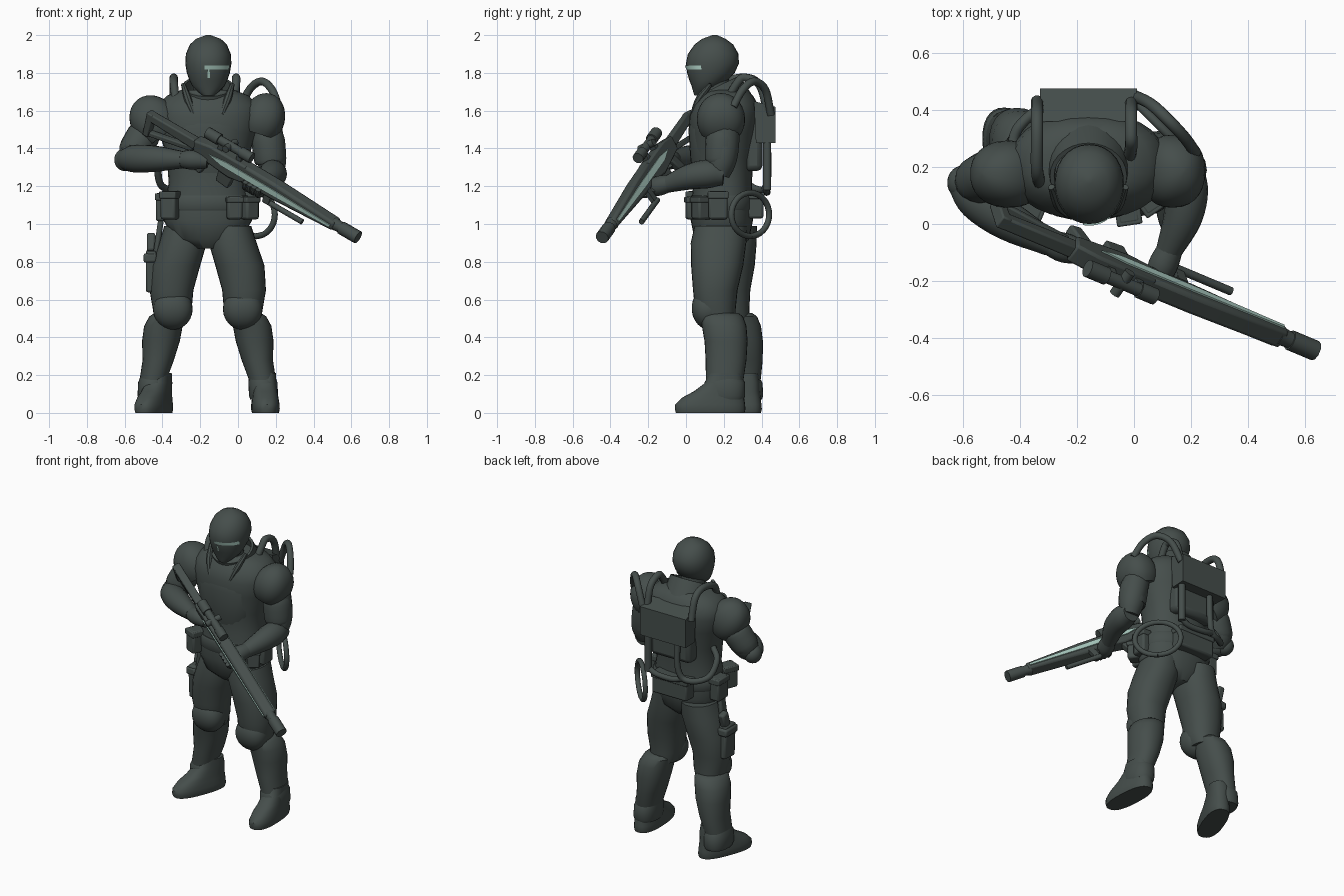
import bpy, bmesh, math
from mathutils import Vector, Matrix, Euler

def material(name, rgb):
    m = bpy.data.materials.new(name)
    m.diffuse_color = (*rgb, 1)
    return m
DARK = material("dark_green_grey", (0.060, 0.076, 0.071))
GLOW = material("pale_teal", (0.42, 0.62, 0.55))
CX = -0.16  # body centre line

def make(name, verts, faces, mat=DARK, matrix=None, bevel=0):
    bm = bmesh.new()
    vs = [bm.verts.new(v) for v in verts]
    for f in faces:
        bm.faces.new([vs[i] for i in f])
    bmesh.ops.recalc_face_normals(bm, faces=bm.faces)
    if matrix:
        bm.transform(matrix)
    me = bpy.data.meshes.new(name)
    bm.to_mesh(me); bm.free()
    me.materials.append(mat)
    ob = bpy.data.objects.new(name, me)
    bpy.context.collection.objects.link(ob)
    if bevel:
        b = ob.modifiers.new("bevel", "BEVEL")
        b.width, b.segments, b.limit_method = bevel, 2, 'ANGLE'
    return ob

def ring(cx, cy, z, rx, ry, p=2.0, rot=0, n=28):
    out = []
    for i in range(n):
        a = 2 * math.pi * i / n
        c, s = math.cos(a), math.sin(a)
        x = rx * math.copysign(abs(c) ** (2 / p), c)
        y = ry * math.copysign(abs(s) ** (2 / p), s)
        out.append(Vector((cx + x * math.cos(rot) - y * math.sin(rot),
                           cy + x * math.sin(rot) + y * math.cos(rot), z)))
    return out

def loft(name, rings, mat=DARK, matrix=None):
    n = len(rings[0])
    faces = [(r * n + i, r * n + (i + 1) % n, (r + 1) * n + (i + 1) % n, (r + 1) * n + i)
             for r in range(len(rings) - 1) for i in range(n)]
    faces += [tuple(range(n)), tuple(range((len(rings) - 1) * n, len(rings) * n))]
    return make(name, [v for r in rings for v in r], faces, mat, matrix)

def spline(pts, steps):
    pts = [Vector(p) for p in pts]
    q = [2 * pts[0] - pts[1]] + pts + [2 * pts[-1] - pts[-2]]
    out = []
    for i in range(1, len(q) - 2):
        a, b, c, d = q[i - 1:i + 3]
        for k in range(steps):
            t = k / steps
            out.append(0.5 * (2 * b + (c - a) * t + (2 * a - 5 * b + 4 * c - d) * t * t
                              + (3 * b - a - 3 * c + d) * t ** 3))
    return out + [pts[-1]]

def limb(name, pts, radii, steps=4, n=16, matrix=None):
    """Round sweep through points; radii is one number or one per point."""
    if not isinstance(radii, (list, tuple)):
        radii = [radii] * len(pts)
    path = spline(pts, steps)
    rad = [v.x for v in spline([(r, 0, 0) for r in radii], steps)]
    rings, side = [], None
    for i, p in enumerate(path):
        t = (path[min(i + 1, len(path) - 1)] - path[max(i - 1, 0)]).normalized()
        side = t.orthogonal() if side is None else side - t * side.dot(t)
        side.normalize()
        w = t.cross(side)
        rings.append([p + rad[i] * (side * math.cos(2 * math.pi * k / n) + w * math.sin(2 * math.pi * k / n))
                      for k in range(n)])
    return loft(name, rings, matrix=matrix)

def box(name, c, s, rot=(0, 0, 0), bevel=0.012):
    v = [(x * s[0] / 2, y * s[1] / 2, z * s[2] / 2) for x in (-1, 1) for y in (-1, 1) for z in (-1, 1)]
    f = [(0, 1, 3, 2), (4, 5, 7, 6), (0, 1, 5, 4), (2, 3, 7, 6), (0, 2, 6, 4), (1, 3, 7, 5)]
    return make(name, v, f, matrix=Matrix.Translation(c) @ Euler(rot).to_matrix().to_4x4(), bevel=bevel)

def dome(name, c, r, rot=(0, 0, 0), end=180, p=2.0):
    rings = []
    for k in range(13):
        a = math.radians(2 + (end - 4) * k / 12)
        rings.append(ring(0, 0, r[2] * math.cos(a), r[0] * math.sin(a), r[1] * math.sin(a), p))
    return loft(name, rings, matrix=Matrix.Translation(c) @ Euler(rot).to_matrix().to_4x4())

# --- helmet: (z, front y, back y, half width)
head = [(1.68, .045, .1, .03), (1.70, .038, .13, .055), (1.73, .03, .18, .085), (1.76, .018, .22, .1), (1.80, .006, .258, .114),
        (1.85, 0, .28, .122), (1.90, .01, .278, .119), (1.95, .045, .25, .098), (1.98, .085, .21, .066),
        (2.0, .14, .165, .012)]
loft("helmet", [ring(CX + .003, (a + b) / 2, z, w, (b - a) / 2, 2.1) for z, a, b, w in head])
limb("neck", [(CX, .18, 1.58), (CX, .16, 1.68), (CX, .15, 1.78)], [.1, .08, .075])

def visor(name, a0, a1, z0, z1, y_shift=0):
    n, v = 10, []
    for i in range(n + 1):
        a = math.radians(a0 + (a1 - a0) * i / n)
        for z, ry in ((z0, .131 - y_shift), (z1, .139)):
            v.append((CX + .003 + .121 * math.sin(a), .137 - (ry + .004) * math.cos(a), z))
    make(name, v, [(2 * i, 2 * i + 2, 2 * i + 3, 2 * i + 1) for i in range(n)], GLOW)
visor("visor_band", -10, 66, 1.817, 1.838)
visor("visor_stem", -2, 4, 1.772, 1.817, .008)

# --- torso: (z, centre y, half width, half depth)
torso = [(.87, .19, .07, .1), (.92, .19, .18, .145), (1.02, .19, .235, .165), (1.12, .19, .225, .162),
         (1.22, .195, .207, .154), (1.35, .195, .217, .162), (1.48, .2, .255, .18), (1.57, .205, .275, .187),
         (1.63, .21, .265, .172), (1.68, .215, .215, .14), (1.71, .21, .14, .11)]
loft("torso", [ring(CX, y, z, w, d, 2.3) for z, y, w, d in torso])
loft("chest_plate", [ring(CX, y, z, w, d, 2.4) for z, y, w, d in
     [(1.27, .18, .17, .142), (1.34, .18, .195, .157), (1.5, .185, .225, .172), (1.6, .19, .2, .158), (1.67, .2, .13, .12)]])
loft("belt", [ring(CX, .19, z, .227 + o, .163 + o, 2.3) for z, o in [(1.07, 0), (1.08, .006), (1.14, .006), (1.15, 0)]])
loft("collar", [ring(0, 0, z, r, r * .95) for z, r in [(-.07, .15), (.0, .142), (.05, .135), (.05, .12), (-.03, .11)]],
     matrix=Matrix.Translation((CX, .19, 1.685)) @ Matrix.Rotation(.45, 4, 'X'))
for s in (-1, 1):
    limb("collar_flap", [(CX + s * .075, .035, 1.58), (CX + s * .105, .07, 1.66), (CX + s * .13, .13, 1.74)], [.012, .02, .012], n=8)

# --- legs, (z, offset from centre, y, half width, half depth); the right leg stands further back
def leg_rings(s, rows, p=2.2):
    return [ring(CX + s * x, y + (0 if s > 0 else .1 - .05 * min(z, 1.2)), z, w, d, p) for z, x, y, w, d in rows]
thigh = [(.48, .195, .17, .085, .09), (.55, .188, .155, .103, .108), (.65, .192, .155, .116, .118), (.78, .17, .165, .13, .138),
         (.9, .132, .172, .127, .147), (.99, .12, .185, .11, .14)]
greave = [(.11, .29, .2, .07, .09), (.18, .288, .205, .072, .1), (.28, .262, .212, .083, .108), (.38, .248, .212, .1, .114),
          (.46, .235, .202, .102, .118), (.51, .215, .19, .095, .112), (.53, .205, .185, .075, .09)]
cuff = [(.07, .295, .205, .07, .1), (.09, .295, .205, .077, .108), (.16, .292, .205, .077, .108), (.19, .288, .205, .07, .09)]
foot = [(0, -.0, .07, .182), (.02, 0, .075, .187), (.045, 0, .074, .185), (.08, .015, .069, .165),
        (.115, .045, .064, .13), (.16, .075, .062, .1), (.21, .08, .06, .085)]
for s, side in ((1, "left"), (-1, "right")):
    loft(side + "_thigh", leg_rings(s, thigh))
    loft(side + "_greave", leg_rings(s, greave))
    loft(side + "_boot_cuff", leg_rings(s, cuff, 2.3))
    ky = 0.1 if s > 0 else 0.165
    dome(side + "_knee_pad", (CX + s * .185, ky + .02, .55), (.105, .09, .11), (.1, 0, 0), p=2.4)
    fx, fy, rot = ((.145, .128, .05) if s > 0 else (-.446, .222, -.36))
    loft(side + "_boot", [ring(fx - math.sin(rot) * o, fy + math.cos(rot) * o, z, w, l, 2.5, rot) for z, o, w, l in foot])

# --- arms
dome("left_pauldron", (.135, .185, 1.555), (.112, .128, .14), (0, .3, 0), 128, 2.3)
dome("right_pauldron", (-.44, .175, 1.54), (.125, .118, .15), (0, -.65, 0), 125, 2.3)
limb("left_upper_arm", [(.13, .2, 1.6), (.16, .2, 1.45), (.178, .19, 1.34), (.18, .17, 1.26)], [.08, .083, .078, .06])
limb("left_arm_plate", [(.15, .19, 1.49), (.16, .19, 1.44), (.17, .185, 1.34), (.172, .185, 1.32)], [.075, .088, .085, .075], 3)
limb("left_forearm", [(.19, .2, 1.26), (.185, .12, 1.265), (.17, .02, 1.25), (.12, -.1, 1.21)], [.055, .075, .068, .045])
limb("left_hand", [(.135, -.07, 1.22), (.1, -.15, 1.2), (.08, -.21, 1.18)], [.042, .052, .03])
limb("right_upper_arm", [(-.42, .2, 1.6), (-.5, .175, 1.47), (-.55, .15, 1.38), (-.57, .12, 1.33)], [.08, .085, .08, .06])
limb("right_arm_plate", [(-.485, .18, 1.5), (-.5, .175, 1.47), (-.545, .155, 1.395), (-.55, .15, 1.38)], [.075, .088, .085, .075], 3)
limb("right_forearm", [(-.61, .15, 1.34), (-.55, .085, 1.345), (-.44, .01, 1.345), (-.29, -.07, 1.34)], [.05, .072, .07, .045])
dome("right_elbow_pad", (-.6, .145, 1.34), (.055, .06, .06))
limb("right_hand", [(-.31, -.06, 1.34), (-.24, -.085, 1.34), (-.16, -.1, 1.33)], [.042, .052, .035])

# --- backpack
box("pack_frame", (CX, .355, 1.46), (.3, .1, .36), bevel=.03)
make("pack_body", [(CX + sx * w, y, z) for sx in (-1, 1) for w, y, z in
     [(.17, .475, 1.43), (.17, .475, 1.62), (.165, .36, 1.65), (.165, .37, 1.43)]],
     [(0, 1, 2, 3), (4, 5, 6, 7), (0, 1, 5, 4), (1, 2, 6, 5), (2, 3, 7, 6), (3, 0, 4, 7)])
for x, y in ((-.34, .14), (-.01, .22)):
    limb("shoulder_hose", [(x + (.01 if x < -.1 else -.01), y, 1.66), (x, y + .05, 1.745), (x, .31, 1.775), (x, .39, 1.735),
                           (x, .43, 1.6)], .022, 6, 12)
limb("side_hose", [(.215, .25, 1.62), (.18, .3, 1.71), (.125, .36, 1.755), (.06, .42, 1.71), (.0, .45, 1.58)], .021, 6, 12)
limb("lower_tube", [(-.02, .43, 1.45), (-.02, .43, 1.3), (-.02, .43, 1.18)], .022, 2, 12)
limb("waist_hose", [(-.24, .43, 1.45), (-.24, .435, 1.28), (-.27, .42, 1.19), (-.35, .39, 1.18), (-.41, .33, 1.21), (-.42, .27, 1.3),
                    (-.37, .24, 1.36)], .019, 6, 12)
limb("cross_hose", [(-.02, .43, 1.2), (-.08, .425, 1.17), (-.2, .43, 1.17), (-.27, .42, 1.19)], .018, 5, 12)
coil = [(.095 - .1 * math.sin(a), .34 + .1 * math.sin(a), 1.05 - .115 * math.cos(a))
        for a in [2 * math.pi * k / 16 for k in range(17)]]
limb("hose_coil", coil, .016, 2, 10)

# --- belt pouches and holster
for c, s, r in [((-.355, .065, 1.1), (.085, .1, .15), -.4), ((-.02, .035, 1.085), (.08, .07, .12), .15),
                ((.055, .085, 1.085), (.08, .09, .12), .6), ((.075, .17, 1.1), (.07, .1, .15), 0),
                ((-.4, .22, 1.09), (.07, .11, .15), 0), ((CX, .36, 1.1), (.26, .1, .14), 0)]:
    box("belt_pouch", c, s, (0, 0, r))
    box("pouch_flap", (c[0], c[1], c[2] + s[2] * .36), (s[0] + .01, s[1] + .01, s[2] * .25), (0, 0, r), .006)
box("holster", (-.46, .22, .75), (.055, .11, .22), (.05, 0, 0))
box("holster_clasp", (-.465, .22, .82), (.07, .13, .05))
box("pistol_grip", (-.46, .25, .9), (.045, .06, .1), (-.3, 0, 0))
box("holster_strap", (-.42, .21, .94), (.03, .06, .2), (0, .15, 0))

# --- rifle, drawn in its own frame: t along the barrel, w sideways, h up
d = Vector((1, -.42, -.58)).normalized()
u = Vector((0, -.45, .9)); u = (u - d * u.dot(d)).normalized()
w = u.cross(d)
RIFLE = Matrix.Translation((-.47, .02, 1.57)) @ Matrix((d, w, u)).transposed().to_4x4()

def prism(name, prof, w0, w1, mat=DARK, bevel=0):
    n = len(prof)
    v = [(t, y, h) for y in (w0, w1) for t, h in prof]
    f = [tuple(range(n)), tuple(range(n, 2 * n))] + [(i, (i + 1) % n, n + (i + 1) % n, n + i) for i in range(n)]
    return make(name, v, f, mat, RIFLE, bevel)
def rod(name, a, b, r, n=12):
    return limb(name, [a, b], r, 1, n, RIFLE)

prism("stock_top", [(0, .03), (.36, .03), (.36, -.03), (.02, -.015)], -.025, .025, bevel=.008)
prism("stock_butt", [(-.01, .03), (.03, .03), (.035, -.11), (0, -.11)], -.025, .025, bevel=.006)
prism("stock_strut", [(.02, -.11), (.03, -.08), (.3, -.02), (.3, -.05)], -.018, .018, bevel=.006)
prism("receiver", [(.3, .035), (.4, .055), (.64, .055), (.64, -.05), (.55, -.065), (.32, -.04)], -.037, .037, bevel=.01)
prism("rear_grip", [(.36, -.04), (.42, -.04), (.38, -.15), (.33, -.14)], -.02, .02, bevel=.008)
prism("magazine", [(.48, -.05), (.57, -.05), (.56, -.14), (.48, -.13)], -.022, .022, bevel=.006)
prism("handguard", [(.6, .055), (.82, .052), (1.22, .028), (1.22, -.025), (.82, -.048), (.6, -.05)], -.037, .037, bevel=.014)
limb("barrel", [(1.2, 0, 0), (1.23, 0, 0), (1.28, 0, 0)], [.036, .031, .028], 2, 12, RIFLE)
rod("muzzle", (1.25, 0, 0), (1.36, 0, 0), .036, 10)
for y0, y1 in ((-.043, -.036), (.036, .043)):
    prism("light_strip", [(.41, .008), (.52, .022), (.8, .02), (1.2, .008), (1.2, -.008), (.8, -.016), (.5, -.014)], y0, y1, GLOW)
rod("scope", (.36, 0, .1), (.63, 0, .1), .024)
rod("scope_eyepiece", (.35, 0, .1), (.43, 0, .1), .032)
rod("scope_lens_bell", (.57, 0, .1), (.64, 0, .1), .03)
rod("scope_knob", (.5, -.05, .1), (.5, .05, .1), .02)
for t in (.44, .56):
    prism("scope_mount", [(t, .05), (t + .03, .05), (t + .03, .09), (t, .09)], -.018, .018)
rod("under_rod", (.76, .03, -.118), (1.01, .03, -.118), .015, 10)
prism("under_rod_bracket", [(.76, -.04), (.8, -.04), (.8, -.12), (.76, -.12)], .012, .036)
for k in range(4):  # fingers of the supporting hand
    t = .665 + .028 * k
    limb("finger", [(t, .035, -.06), (t, 0, -.075), (t, -.04, -.06), (t, -.05, -.02)], .015, 3, 8, RIFLE)

# --- smooth shading with crisp edges
bpy.ops.object.select_all(action='SELECT')
bpy.context.view_layer.objects.active = bpy.context.selected_objects[0]
bpy.ops.object.shade_smooth_by_angle(angle=math.radians(38))
